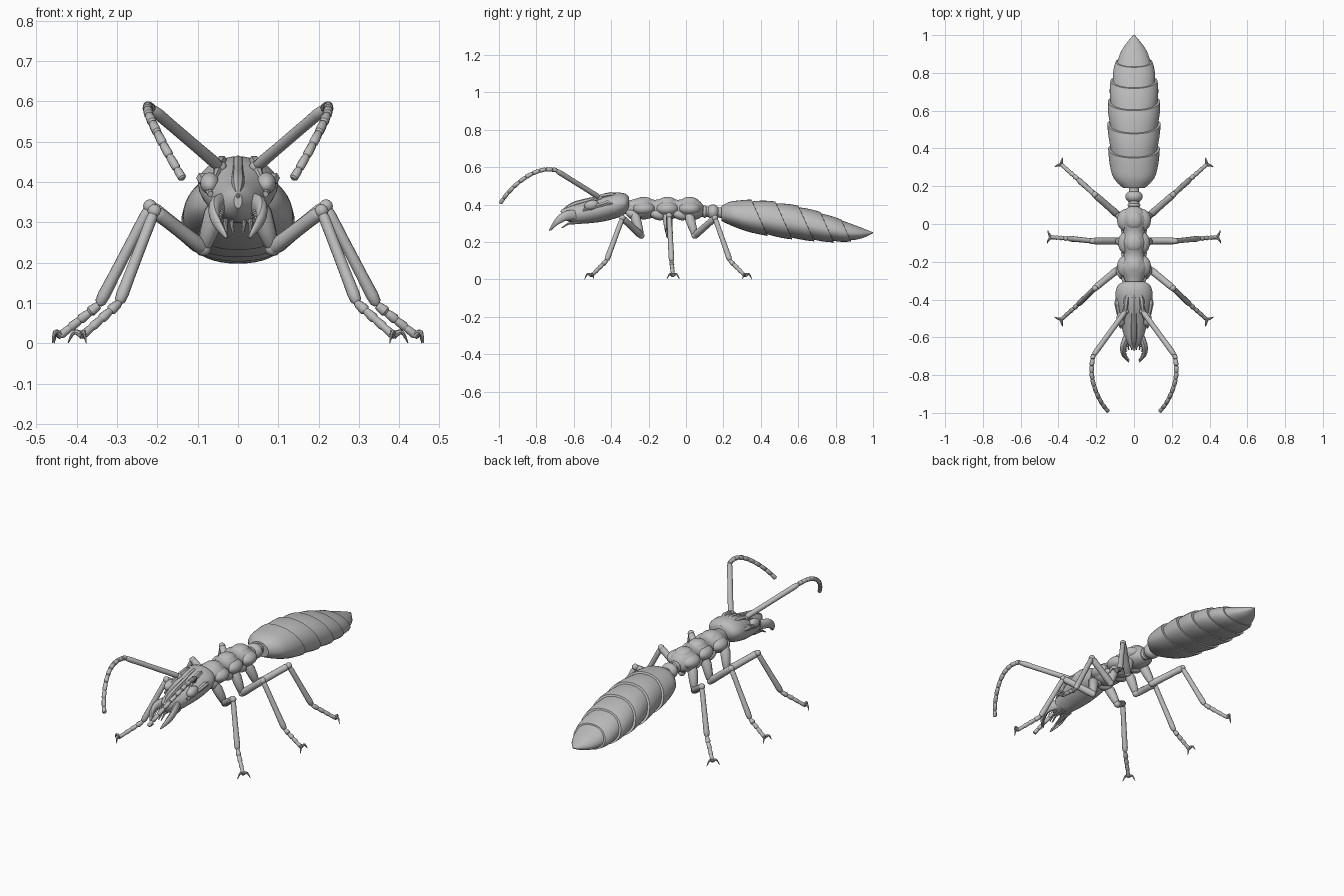
import bpy, bmesh, math
from mathutils import Vector, Matrix

if "Cube" in bpy.data.objects:
    bpy.data.objects.remove(bpy.data.objects["Cube"])

GREY = (0.5, 0.5, 0.5, 1)
mat = bpy.data.materials.new("plain grey")
mat.use_nodes = True
mat.diffuse_color = GREY
mat.node_tree.nodes["Principled BSDF"].inputs["Base Color"].default_value = GREY


def finish(name, bm, mirror=False, angle=40):
    bmesh.ops.recalc_face_normals(bm, faces=bm.faces)
    me = bpy.data.meshes.new(name)
    bm.to_mesh(me)
    bm.free()
    ob = bpy.data.objects.new(name, me)
    bpy.context.collection.objects.link(ob)
    me.materials.append(mat)
    bpy.ops.object.select_all(action='DESELECT')
    ob.select_set(True)
    bpy.context.view_layer.objects.active = ob
    bpy.ops.object.shade_smooth_by_angle(angle=math.radians(angle))
    if mirror:
        mod = ob.modifiers.new("mirror", 'MIRROR')
        mod.use_mirror_merge = False


def spline(rows, k=4):
    """Smooth curve through points of two to four numbers."""
    rows = [Vector(r) for r in rows]
    out = []
    for i in range(len(rows) - 1):
        a, b, c, d = rows[max(i - 1, 0)], rows[i], rows[i + 1], rows[min(i + 2, len(rows) - 1)]
        for j in range(k):
            t = j / k
            out.append(b + (c - a) * (t / 2) + (a * 2 - b * 5 + c * 4 - d) * (t * t / 2)
                       + (b * 3 - a - c * 3 + d) * (t ** 3 / 2))
    return out + [rows[-1]]


def skin(bm, rings):
    rings = [[bm.verts.new(p) for p in r] for r in rings]
    n = len(rings[0])
    for a, b in zip(rings, rings[1:]):
        for i in range(n):
            bm.faces.new((a[i], a[(i + 1) % n], b[(i + 1) % n], b[i]))
    bm.faces.new(rings[0])
    bm.faces.new(rings[-1])


def body(bm, rows, n=32, low=0.42, power=1.0):
    """Rows are y, top z, bottom z, half width and an optional lean."""
    rings = []
    for y, zt, zb, w, *lean in rows:
        zm = zb + low * (zt - zb)
        ring = []
        for i in range(n):
            t = math.tau * i / n
            c, s = math.cos(t), math.sin(t)
            x = w * math.copysign(abs(c) ** power, c)
            dz = s * (zt - zm if s > 0 else zm - zb)
            ring.append((x, y - sum(lean) * dz, zm + dz))
        rings.append(ring)
    skin(bm, rings)


def tube(bm, pts, radii, n=12, flat=1.0):
    pts = [Vector(p) for p in pts]
    rings = []
    for i, p in enumerate(pts):
        d = (pts[min(i + 1, len(pts) - 1)] - pts[max(i - 1, 0)]).normalized()
        u = d.cross(Vector((0, 0, 1)))
        u = (u if u.length > 0.01 else Vector((1, 0, 0))).normalized()
        v = u.cross(d)
        rings.append([p + (u * math.cos(math.tau * j / n) * flat + v * math.sin(math.tau * j / n)) * radii[i]
                      for j in range(n)])
    skin(bm, rings)


def limb(bm, a, b, r0, r1):
    """Rounded rod, swelling a little towards both joints."""
    a, b = Vector(a), Vector(b)
    steps = [(0, .5), (.03, .9), (.1, 1.05), (.3, 1), (.7, 1), (.9, 1.05), (.97, .9), (1, .5)]
    tube(bm, [a.lerp(b, t) for t, _ in steps], [(r0 + (r1 - r0) * t) * s for t, s in steps])


def ball(bm, centre, size, turn=0.0):
    m = Matrix.Translation(centre) @ Matrix.Rotation(turn, 4, 'X') @ Matrix.Diagonal((*size, 1))
    bmesh.ops.create_uvsphere(bm, u_segments=20, v_segments=12, radius=1, matrix=m)


# Abdomen: overlapping plates cut from one tapering envelope
envelope = spline([(.19, .395, .31, .06), (.24, .415, .285, .108), (.32, .42, .255, .125),
                   (.45, .42, .228, .132), (.6, .40, .212, .134), (.72, .37, .203, .124),
                   (.83, .33, .203, .102), (.92, .29, .218, .064), (1, .252, .247, .004)], 8)


def at(y):
    for a, b in zip(envelope, envelope[1:]):
        if y <= b[0]:
            return a.lerp(b, (y - a[0]) / (b[0] - a[0]))
    return envelope[-1]


edges = [.19, .40, .53, .65, .76, .86, 1.0]
plates = []
for k, (y0, y1) in enumerate(zip(edges, edges[1:])):
    for j in range(9):
        y, zt, zb, w = at(y0 + (y1 - y0) * j / 8)
        s = .95 + .1 * math.sin(j / 8 * math.pi / 2)
        m = (zt + zb) / 2
        lean = .45 * min(1, (y - .19) * 5)
        plates.append((y, m + (zt - m) * s, m + (zb - m) * s, w * s, lean))
bm = bmesh.new()
body(bm, plates, 40, .42, .9)
finish("abdomen", bm, angle=35)

# Waist: bead, collar and thin stalk
bm = bmesh.new()
ball(bm, (0, .145, .36), (.046, .034, .041))
limb(bm, (0, .06, .365), (0, .21, .355), .03, .026)
ball(bm, (0, .10, .362), (.034, .015, .034))
finish("waist", bm)

# Thorax: three swollen sections on one core
bm = bmesh.new()
body(bm, spline([(-.33, .42, .35, .035), (-.29, .425, .34, .052), (-.23, .44, .32, .075),
                 (-.165, .425, .33, .054), (-.10, .44, .315, .068), (-.045, .425, .33, .056),
                 (.02, .436, .315, .074), (.07, .42, .325, .055), (.095, .39, .345, .02)], 5))
finish("thorax", bm)
bm = bmesh.new()
for y, w in ((-.225, .05), (-.10, .044), (.02, .05)):
    ball(bm, (.04, y, .378), (w, .06, .036))
    ball(bm, (.034, y - .055, .345), (.034, .045, .026), -.4)
    ball(bm, (.004, y, .412), (.042, .05, .029))
finish("thorax_plates", bm, True)

# Head: broad behind, narrowing to a pointed face
bm = bmesh.new()
body(bm, spline([(-.305, .44, .375, .055), (-.325, .458, .35, .085), (-.37, .464, .328, .099),
                 (-.44, .452, .31, .092), (-.50, .43, .302, .078), (-.56, .41, .298, .062),
                 (-.62, .392, .305, .042), (-.665, .372, .335, .01)]), 28, .5, 1.1)
finish("head", bm)
bm = bmesh.new()
ridge = spline([(0, -.33, .448, .004), (0, -.40, .452, .014), (0, -.5, .426, .014),
                (0, -.6, .398, .016), (0, -.67, .362, .003)])
tube(bm, [p[:3] for p in ridge], [p[3] for p in ridge], 8)
finish("head_ridge", bm, angle=30)
bm = bmesh.new()
tube(bm, [(.03, -.35, .445), (.04, -.40, .452), (.045, -.45, .444), (.062, -.53, .40)],
     [.004, .014, .013, .004], 6)
tube(bm, [(.08, -.34, .40), (.09, -.42, .41), (.068, -.55, .37)], [.006, .014, .008], 6)
finish("brow_ridges", bm, True, 30)
bm = bmesh.new()
ball(bm, (.07, -.505, .397), (.024, .04, .026), .2)
finish("eyes", bm, True)

# Jaws: curved blades with teeth on the inner edge
bm = bmesh.new()
jaw = spline([(.035, -.59, .345), (.056, -.645, .338), (.056, -.69, .308), (.028, -.73, .262)], 5)
tube(bm, jaw, [.028 - .025 * (i / 15) ** 2 for i in range(16)], 12, .65)
for i in range(5, 14):
    p = jaw[i]
    tube(bm, [p + Vector((-.008, 0, -.006)), p + Vector((-.034 + .0015 * i, -.004, -.016))], [.006, .0008], 6)
finish("jaws", bm, True)
bm = bmesh.new()
for x in (.012, .028):
    tube(bm, [(x, -.56, .305), (x + .004, -.63, .298), (x, -.665, .275)], [.008, .006, .003], 8)
finish("mouth_feelers", bm, True)

# Antennae: long first joint, then a drooping string of beads
bm = bmesh.new()
ball(bm, (.045, -.462, .437), (.017, .017, .015))
limb(bm, (.042, -.458, .435), (.215, -.695, .583), .014, .014)
whip = spline([(.215, -.69, .583), (.224, -.75, .588), (.221, -.82, .567), (.2, -.89, .522),
               (.17, -.95, .465), (.137, -.992, .408)], 2)
for i, (a, b) in enumerate(zip(whip, whip[1:])):
    tube(bm, [a.lerp(b, t) for t in (0, .1, .5, .9, 1.03)],
         [r * (1 - .015 * i) for r in (.008, .0115, .0125, .0125, .007)], 10)
finish("antennae", bm, True)


# Legs: hip, thigh, shin, beaded foot and two claws
def leg(name, *joints):
    bm = bmesh.new()
    hip, low, knee, ankle, foot = map(Vector, joints)
    tube(bm, [hip.lerp(low, t) for t in (0, .2, .6, .9, 1)], [.02, .027, .023, .018, .01])
    ball(bm, low, (.018, .018, .018))
    limb(bm, low, knee, .019, .017)
    ball(bm, knee, (.017, .017, .017))
    limb(bm, knee, ankle, .013, .015)
    spur = knee.lerp(ankle, .65)
    tube(bm, [spur, spur + Vector((.016, 0, -.02))], [.006, .001], 6)
    for i in range(4):
        a, b = ankle.lerp(foot, i / 4), ankle.lerp(foot, (i + 1) / 4)
        tube(bm, [a.lerp(b, t) for t in (0, .2, .8, 1.05)], [.009, .011 - i * .0005, .0135 - i * .001, .008])
    out = foot - ankle
    out.z = 0
    out.normalize()
    side = Vector((-out.y, out.x, 0))
    for s in (-1, 1):
        tube(bm, spline([foot, foot + out * .012 + side * s * .018 + Vector((0, 0, .008)),
                         foot + out * .018 + side * s * .034 + Vector((0, 0, -foot.z + .001))]),
             [.010 - .0011 * i for i in range(9)], 8)
    finish(name, bm, True)


leg("front_legs", (.05, -.275, .345), (.085, -.24, .235), (.207, -.34, .328), (.295, -.425, .10), (.385, -.505, .02))
leg("middle_legs", (.05, -.10, .345), (.088, -.09, .235), (.218, -.09, .34), (.345, -.077, .095), (.44, -.07, .02))
leg("hind_legs", (.05, .015, .345), (.085, .048, .235), (.207, .155, .328), (.295, .235, .10), (.385, .315, .02))
